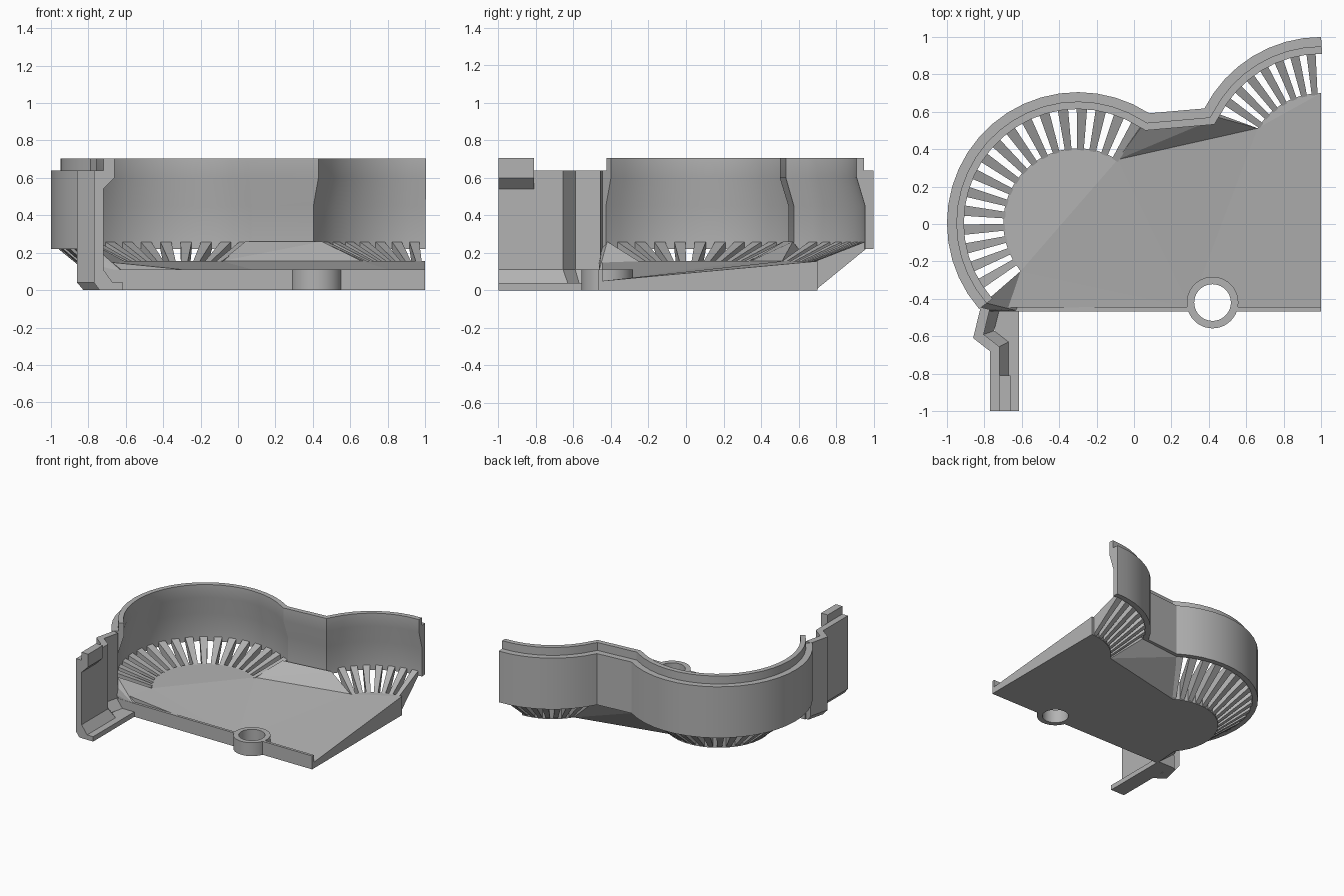
import bpy, bmesh, math
from mathutils import Vector

cube = bpy.data.objects.get("Cube")
if cube:
    bpy.data.objects.remove(cube, do_unlink=True)

grey = bpy.data.materials.new("plain grey")
grey.use_nodes = True
GREY = (0.45, 0.45, 0.45, 1)
grey.diffuse_color = GREY
grey.node_tree.nodes["Principled BSDF"].inputs["Base Color"].default_value = GREY

BIG, SMALL = Vector((-0.30, 0.005)), Vector((1.0, 0.30))   # bay centres
WALL_R, PIT_R, RIB_R = 0.70, 0.40, 0.66


def finish(name, bm, smooth=False):
    bmesh.ops.recalc_face_normals(bm, faces=bm.faces)
    mesh = bpy.data.meshes.new(name)
    bm.to_mesh(mesh)
    bm.free()
    mesh.materials.append(grey)
    obj = bpy.data.objects.new(name, mesh)
    bpy.context.collection.objects.link(obj)
    if smooth:
        bpy.ops.object.select_all(action='DESELECT')
        obj.select_set(True)
        bpy.context.view_layer.objects.active = obj
        bpy.ops.object.shade_smooth_by_angle(angle=math.radians(25))
    return obj


def polar(centre, r, deg):
    a = math.radians(deg)
    return centre + Vector((r * math.cos(a), r * math.sin(a)))


def arc(centre, r, start, end, steps):
    return [polar(centre, r, start + (end - start) * i / steps) for i in range(steps + 1)]


def sweep(name, path, profile, smooth=False):
    """Sweep an (inset, height) profile along a path; inset goes to the right."""
    bm = bmesh.new()
    path = [Vector(p) for p in path]
    dirs = [(b - a).normalized() for a, b in zip(path, path[1:])]
    rings = []
    for i, p in enumerate(path):
        d0, d1 = dirs[max(i - 1, 0)], dirs[min(i, len(dirs) - 1)]
        n0, n1 = Vector((d0.y, -d0.x)), Vector((d1.y, -d1.x))
        mitre = (n0 + n1) / (1 + n0.dot(n1))
        rings.append([bm.verts.new((*(p + mitre * o), z)) for o, z in profile])
    for a, b in zip(rings, rings[1:]):
        for j in range(len(profile)):
            k = (j + 1) % len(profile)
            bm.faces.new((a[j], a[k], b[k], b[j]))
    bm.faces.new(rings[0])
    bm.faces.new(rings[-1])
    return finish(name, bm, smooth)


def hull(name, points):
    bm = bmesh.new()
    bmesh.ops.convex_hull(bm, input=[bm.verts.new(p) for p in points])
    return finish(name, bm)


def box(name, x0, x1, y0, y1, z0, z1):
    return hull(name, [(x, y, z) for x in (x0, x1) for y in (y0, y1) for z in (z0, z1)])


# Curved outer wall with a stepped rim, thicker towards the top
wall_path = arc(BIG, WALL_R, 221, 57, 20) + arc(SMALL, WALL_R, 153, 90, 8)
sweep("outer_wall", wall_path,
      [(0, .22), (0, .64), (.05, .64), (.05, .705), (.09, .705),
       (.09, .60), (.045, .45), (.045, .22)], True)

# Floor: flat bays at the back, facets falling towards the front edge
big_arc = arc(BIG, PIT_R, 220, 58, 18)
small_arc = arc(SMALL, PIT_R, 148, 90, 7)
FRONT, TOP, LOW = -0.447, 0.155, 0.05
bm = bmesh.new()
big = [bm.verts.new((*p, TOP)) for p in big_arc]
small = [bm.verts.new((*p, TOP)) for p in small_arc]
front = [bm.verts.new((x, FRONT, z)) for x, z in
         ((1, LOW), (.56, LOW), (.30, LOW), (-.79, .16))]
outline = big + small + front
base = [bm.verts.new((max(v.co.x, -.62) if v in front else v.co.x, v.co.y, 0)) for v in outline]
bm.faces.new(big)
for f in ((big[0], big[-1], front[2]), (big[-1], small[0], front[2]),
          (small[0], front[1], front[2]), (big[0], front[2], front[3]),
          (small[0], small[-1], front[0]), (small[0], front[0], front[1])):
    bm.faces.new(f)
bm.faces.new(small)
for i in range(len(outline)):
    j = (i + 1) % len(outline)
    bm.faces.new((outline[i], outline[j], base[j], base[i]))
bm.faces.new(base)
bmesh.ops.triangulate(bm, faces=[f for f in bm.faces if len(f.verts) == 4])
floor = finish("floor", bm)

# Upright strip along the front edge
lip = box("front_lip", -.77, 1, -.467, -.445, 0, .11)

# Screw ring, open through the floor
RING = Vector((0.42, -0.42))
bm = bmesh.new()
N = 40
loops = [[bm.verts.new((*polar(RING, r, 360 * i / N), z)) for i in range(N)]
         for r, z in ((.138, 0), (.138, .11), (.098, .11), (.098, 0))]
for k in range(4):
    a, b = loops[k], loops[(k + 1) % 4]
    for i in range(N):
        j = (i + 1) % N
        bm.faces.new((a[i], a[j], b[j], b[i]))
finish("screw_ring", bm, True)

bm = bmesh.new()
bmesh.ops.create_cone(bm, cap_ends=True, segments=N, radius1=.11, radius2=.11, depth=1)
bmesh.ops.translate(bm, verts=bm.verts, vec=(*RING, 0))
cutter = finish("hole_cutter", bm)
cutter.hide_render = True
cutter.hide_viewport = True
for obj in (floor, lip):
    mod = obj.modifiers.new("hole", 'BOOLEAN')
    mod.operation, mod.object, mod.solver = 'DIFFERENCE', cutter, 'EXACT'


# Sloping vent ribs between the floor and the wall
def ribs(name, centre, start, step, count, half=2.6):
    for n in range(count):
        mid = start + step * n
        hull(f"{name}_{n + 1}",
             [(*polar(centre, r, mid + s * half), z) for s in (-1, 1)
              for r, z in ((PIT_R - .01, 0), (RIB_R, .22), (RIB_R, .26), (PIT_R - .01, TOP))])


ribs("large_bay_rib", BIG, 59.4, 9.53, 17)
ribs("small_bay_rib", SMALL, 95, 8.3, 7, 2.3)

# Ramps that close the floor against the wall
b, s, c = big_arc[-1], small_arc[0], big_arc[0]
hull("middle_ramp", [(*b, 0), (*s, 0), (*b, TOP), (*s, TOP),
                     (.04, .52, .26), (.45, .57, .26), (.05, .56, .22), (.42, .60, .22)])
hull("corner_ramp", [(*c, 0), (*c, TOP), (-.80, -.42, .26), (-.82, -.45, .22),
                     (-.79, -.465, .14), (-.62, -.465, 0), (-.62, -.465, .10)])

# Side arm: jogged wall, raised rim at the end, foot plate
arm_path = [(-.77, -1), (-.77, -.68), (-.86, -.61), (-.82, -.445)]
sweep("arm_wall", arm_path,
      [(.03, 0), (0, .04), (0, .64), (.05, .64), (.05, .11), (.10, .04), (.10, 0)])
sweep("arm_rim", [(-.77, -1), (-.77, -.81)],
      [(.04, .54), (.04, .64), (.05, .64), (.05, .705), (.11, .705), (.11, .60), (.05, .54)])
box("arm_foot", -.74, -.615, -1, -.46, 0, .04)
